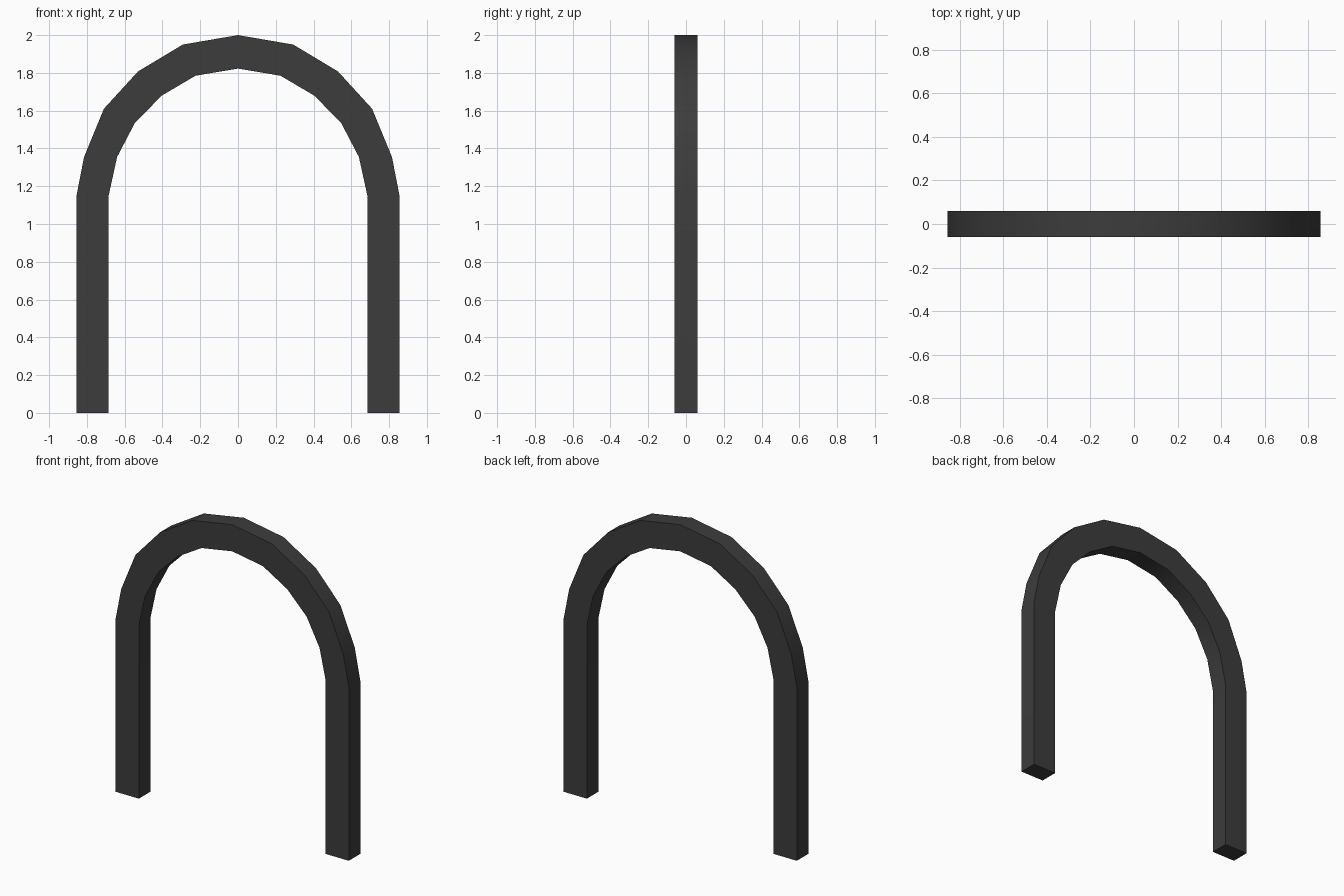
import bpy, bmesh, math

if "Cube" in bpy.data.objects:
    bpy.data.objects.remove(bpy.data.objects["Cube"])

# Right half of the arch: matching outer and inner profile points, foot to crown
outer = [(0.855, 0), (0.855, 1.15), (0.815, 1.355), (0.71, 1.61),
         (0.53, 1.807), (0.292, 1.95), (0, 2.0)]
inner = [(0.685, 0), (0.685, 1.15), (0.64, 1.355), (0.545, 1.537),
         (0.403, 1.68), (0.225, 1.785), (0, 1.823)]
HALF_DEPTH = 0.06


def full_span(half):
    """Mirror a half profile across x = 0."""
    return half + [(-x, z) for x, z in reversed(half[:-1])]


# Sweep a four-sided section along the arch
bm = bmesh.new()
rings = []
for (ox, oz), (ix, iz) in zip(full_span(outer), full_span(inner)):
    section = [(ox, -HALF_DEPTH, oz), (ox, HALF_DEPTH, oz),
               (ix, HALF_DEPTH, iz), (ix, -HALF_DEPTH, iz)]
    rings.append([bm.verts.new(p) for p in section])
for a, b in zip(rings, rings[1:]):
    for i in range(4):
        j = (i + 1) % 4
        bm.faces.new((a[i], a[j], b[j], b[i]))

# Close both feet
bm.faces.new(rings[0])
bm.faces.new(rings[-1])
bmesh.ops.recalc_face_normals(bm, faces=bm.faces)

mesh = bpy.data.meshes.new("arch_frame")
bm.to_mesh(mesh)
bm.free()
arch = bpy.data.objects.new("arch_frame", mesh)
bpy.context.collection.objects.link(arch)

# Dark finish
mat = bpy.data.materials.new("dark_grey")
mat.diffuse_color = (0.045, 0.045, 0.045, 1)
mat.use_nodes = True
mat.node_tree.nodes["Principled BSDF"].inputs["Base Color"].default_value = mat.diffuse_color
mesh.materials.append(mat)

# Smooth along the curve, crisp at the section corners
bpy.context.view_layer.objects.active = arch
arch.select_set(True)
bpy.ops.object.shade_smooth_by_angle(angle=math.radians(35))
